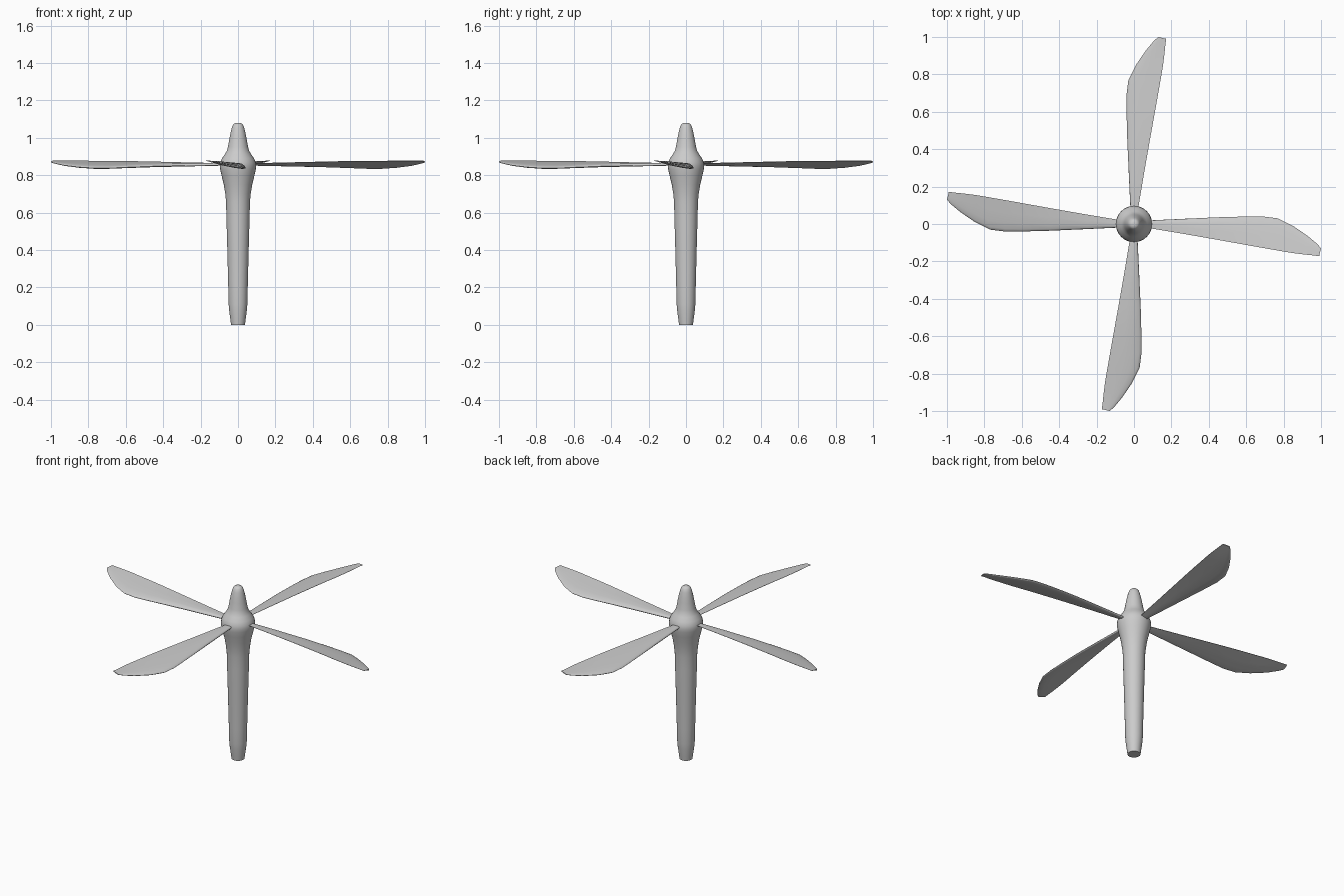
import bpy, bmesh, math
from mathutils import Matrix, Vector


def finish(bm, name, angle):
    bmesh.ops.recalc_face_normals(bm, faces=bm.faces)
    mesh = bpy.data.meshes.new(name)
    bm.to_mesh(mesh)
    bm.free()
    obj = bpy.data.objects.new(name, mesh)
    bpy.context.collection.objects.link(obj)
    bpy.ops.object.select_all(action='DESELECT')
    obj.select_set(True)
    bpy.context.view_layer.objects.active = obj
    bpy.ops.object.shade_smooth_by_angle(angle=math.radians(angle))
    return obj


def loft(name, rings, angle):
    bm = bmesh.new()
    loops = [[bm.verts.new(p) for p in ring] for ring in rings]
    n = len(loops[0])
    for a, b in zip(loops, loops[1:]):
        for i in range(n):
            j = (i + 1) % n
            bm.faces.new((a[i], a[j], b[j], b[i]))
    bm.faces.new(loops[0])
    bm.faces.new(loops[-1])
    return finish(bm, name, angle)


# Shaft, hub and nose cone as one turned body: (radius, z)
profile = [(0.037, 0.0), (0.041, 0.03), (0.047, 0.075), (0.050, 0.11),
           (0.052, 0.20), (0.057, 0.40), (0.062, 0.58), (0.064, 0.66),
           (0.068, 0.70), (0.076, 0.75), (0.087, 0.795), (0.095, 0.83),
           (0.097, 0.85), (0.095, 0.868), (0.086, 0.89), (0.070, 0.912),
           (0.060, 0.93), (0.054, 0.95), (0.047, 0.99), (0.041, 1.02),
           (0.034, 1.05), (0.028, 1.067), (0.020, 1.077), (0.008, 1.08)]
SIDES = 32
loft("hub_and_shaft",
     [[(r * math.cos(2 * math.pi * i / SIDES), r * math.sin(2 * math.pi * i / SIDES), z)
       for i in range(SIDES)] for r, z in profile], 40)

# Blade stations: leading edge x, y, z; trailing edge x, y, z; half thickness
stations = [
    (0.03, 0.018, 0.856, 0.03, -0.014, 0.862, 0.006),
    (0.10, 0.020, 0.856, 0.10, -0.025, 0.863, 0.007),
    (0.25, 0.027, 0.853, 0.25, -0.050, 0.867, 0.008),
    (0.45, 0.036, 0.848, 0.45, -0.085, 0.872, 0.008),
    (0.60, 0.040, 0.842, 0.60, -0.112, 0.875, 0.008),
    (0.69, 0.040, 0.838, 0.69, -0.128, 0.876, 0.008),
    (0.77, 0.030, 0.838, 0.77, -0.142, 0.876, 0.008),
    (0.85, -0.010, 0.843, 0.84, -0.154, 0.877, 0.007),
    (0.93, -0.065, 0.853, 0.91, -0.163, 0.877, 0.006),
    (0.98, -0.107, 0.864, 0.96, -0.168, 0.877, 0.004),
    (1.00, -0.130, 0.870, 0.99, -0.172, 0.877, 0.003)]
# Airfoil section: chord fraction, thickness factor
foil = [(0.0, 0.0), (0.02, 0.5), (0.08, 0.85), (0.28, 1.0), (0.6, 0.65), (1.0, 0.1)]
outline = foil + [(t, -h) for t, h in reversed(foil[1:])]

rings = []
for s in stations:
    lead, trail = Vector(s[0:3]), Vector(s[3:6])
    rings.append([lead.lerp(trail, t) + Vector((0, 0, h * s[6])) for t, h in outline])

# Four blades, a quarter turn apart
for k in range(4):
    turn = Matrix.Rotation(k * math.pi / 2, 3, 'Z')
    loft(f"blade_{k + 1}", [[turn @ p for p in ring] for ring in rings], 50)
